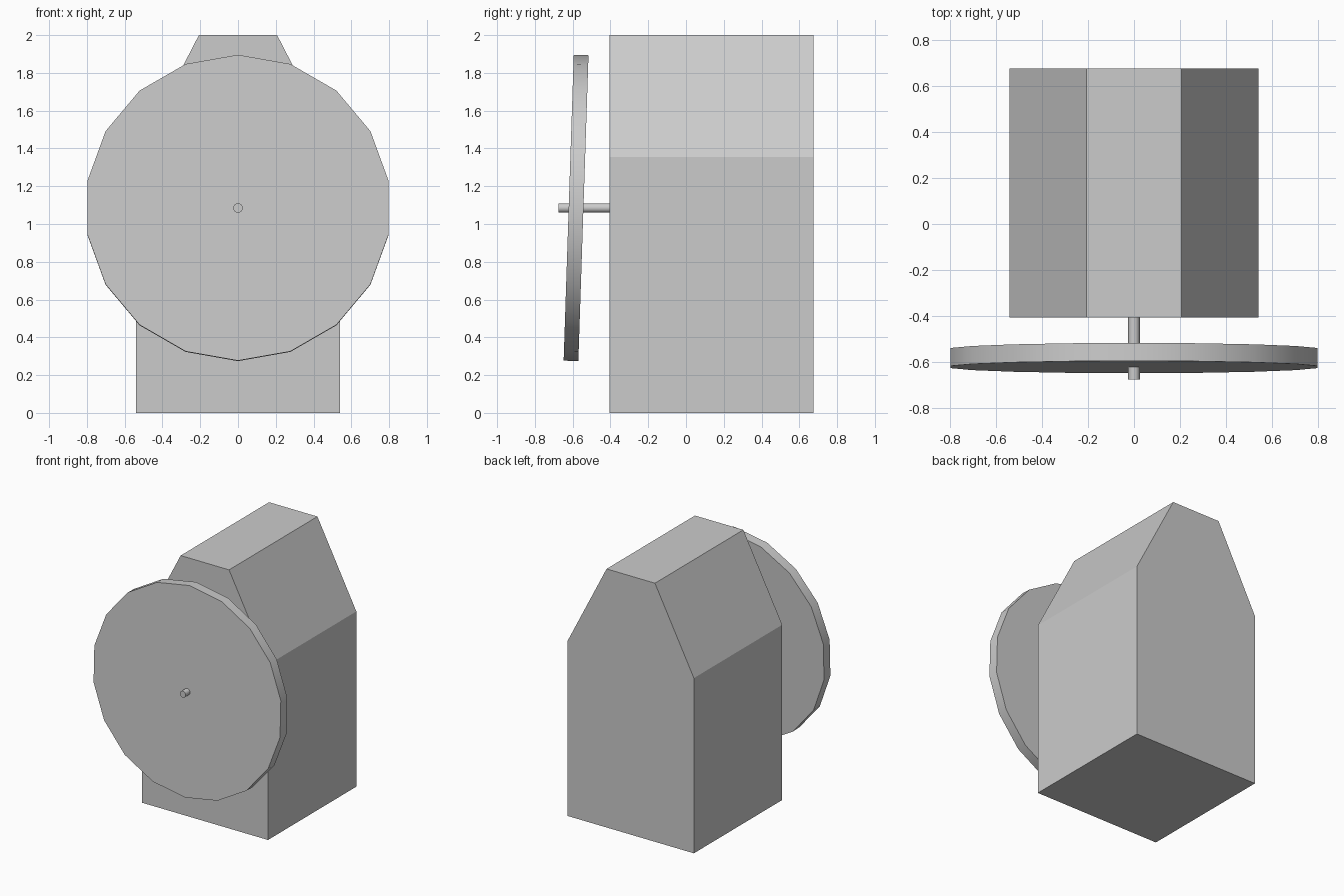
import bpy, bmesh
from math import radians
from mathutils import Matrix

if "Cube" in bpy.data.objects:
    bpy.data.objects.remove(bpy.data.objects["Cube"])


def finish(bm, name):
    bmesh.ops.recalc_face_normals(bm, faces=bm.faces)
    mesh = bpy.data.meshes.new(name)
    bm.to_mesh(mesh)
    bm.free()
    obj = bpy.data.objects.new(name, mesh)
    bpy.context.collection.objects.link(obj)
    return obj


def round_part(name, sides, radius, depth, y, z, tilt=0):
    # Cylinder facing the front, with a vertex on the +x side
    bm = bmesh.new()
    spin = Matrix.Rotation(radians(90 - tilt), 4, 'X') @ Matrix.Rotation(radians(90), 4, 'Z')
    bmesh.ops.create_cone(bm, cap_ends=True, segments=sides, radius1=radius,
                          radius2=radius, depth=depth,
                          matrix=Matrix.Translation((0, y, z)) @ spin)
    # Put a vertex exactly on the horizontal axis
    v = max(bm.verts, key=lambda p: p.co.x)
    if abs(v.co.z - z) > 1e-3:
        fix = Matrix.Rotation(radians(180 / sides), 4, spin.col[2].to_3d())
        centre = Matrix.Translation((0, y, z))
        bmesh.ops.transform(bm, matrix=centre @ fix @ centre.inverted(), verts=bm.verts)
    obj = finish(bm, name)
    bpy.ops.object.select_all(action='DESELECT')
    obj.select_set(True)
    bpy.context.view_layer.objects.active = obj
    bpy.ops.object.shade_smooth_by_angle(angle=radians(30))
    return obj


# Housing: tapered-top profile extruded front to back
FRONT, BACK = -0.405, 0.675
half = [(0.54, 0), (0.54, 1.355), (0.207, 2.0)]
profile = half + [(-x, z) for x, z in reversed(half)]
bm = bmesh.new()
face = bm.faces.new([bm.verts.new((x, FRONT, z)) for x, z in profile])
ext = bmesh.ops.extrude_face_region(bm, geom=[face], use_keep_orig=True)
bmesh.ops.translate(bm, vec=(0, BACK - FRONT, 0),
                    verts=[g for g in ext['geom'] if isinstance(g, bmesh.types.BMVert)])
finish(bm, "housing")

# Slightly tilted disc on a horizontal axle
round_part("disc", 18, 0.81, 0.078, -0.582, 1.085, tilt=1.9)
round_part("axle", 18, 0.025, 0.275, -0.5375, 1.085)
